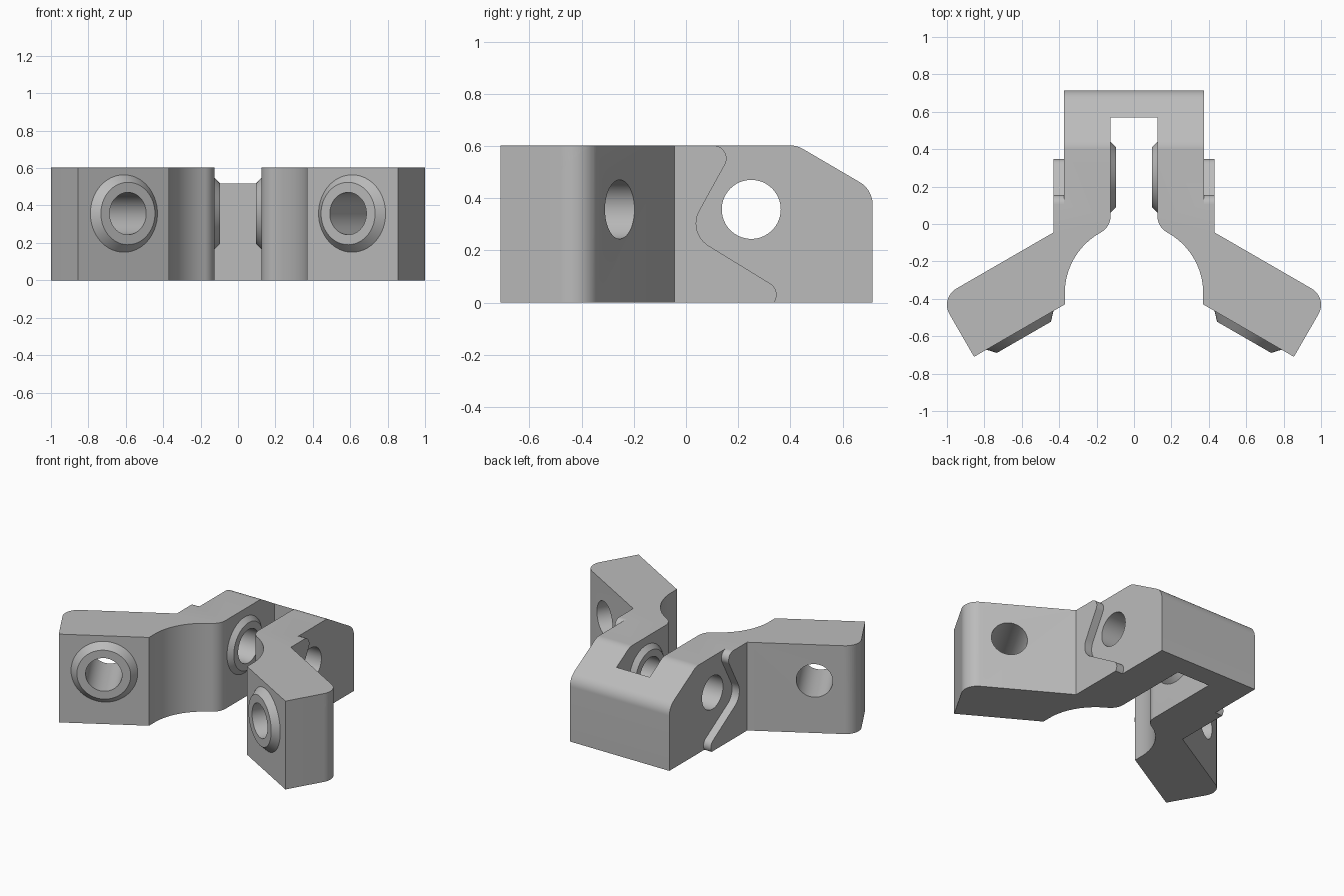
import bpy, bmesh
from math import cos, sin, radians
from mathutils import Matrix, Vector

old = bpy.data.objects.get("Cube")
if old:
    bpy.data.objects.remove(old, do_unlink=True)

HEIGHT = 0.602
HOLE_Z = 0.357
FILLET = 0.1
HOLE_R = 0.113

grey = bpy.data.materials.new("plain_grey")
grey.use_nodes = True
grey.diffuse_color = (0.5, 0.5, 0.5, 1)
grey.node_tree.nodes["Principled BSDF"].inputs["Base Color"].default_value = (0.5, 0.5, 0.5, 1)


def arc(cx, cy, r, start, end, steps=12):
    angles = [radians(start + (end - start) * i / steps) for i in range(steps + 1)]
    return [(cx + r * cos(a), cy + r * sin(a)) for a in angles]


def frame(origin, x, y, z):
    m = Matrix((x, y, z)).transposed().to_4x4()
    m.translation = Vector(origin)
    return m


def finish(name, bm, matrix):
    bm.transform(matrix)
    bmesh.ops.recalc_face_normals(bm, faces=bm.faces)
    mesh = bpy.data.meshes.new(name)
    bm.to_mesh(mesh)
    bm.free()
    mesh.materials.append(grey)
    obj = bpy.data.objects.new(name, mesh)
    bpy.context.collection.objects.link(obj)
    return obj


def prism(name, points, matrix, low, high):
    bm = bmesh.new()
    face = bm.faces.new([bm.verts.new((x, y, low)) for x, y in points])
    top = bmesh.ops.extrude_face_region(bm, geom=[face])["geom"]
    bmesh.ops.translate(bm, vec=(0, 0, high - low),
                        verts=[v for v in top if isinstance(v, bmesh.types.BMVert)])
    return finish(name, bm, matrix)


def cone(name, r_low, r_high, matrix, low, high):
    bm = bmesh.new()
    bmesh.ops.create_cone(bm, cap_ends=True, segments=64, radius1=r_low, radius2=r_high,
                          depth=high - low, matrix=Matrix.Translation((0, 0, (low + high) / 2)))
    return finish(name, bm, matrix)


def combine(target, tool, operation):
    mod = target.modifiers.new(tool.name, "BOOLEAN")
    mod.operation = operation
    mod.solver = "EXACT"
    mod.object = tool
    bpy.ops.object.select_all(action="DESELECT")
    bpy.context.view_layer.objects.active = target
    target.select_set(True)
    bpy.ops.object.modifier_apply(modifier=mod.name)
    bpy.data.objects.remove(tool, do_unlink=True)


# Bracket plan: yoke, flared arms and round throat
half = [(0.125, 0.57)]
half += arc(0.225, 0.043, FILLET, 180, 241.4)
half += arc(0, -0.37, 0.37, 61.4, 0, 20)[1:]
half += [(0.37, -0.43), (0.855, -0.71)]
half += arc(0.900, -0.432, FILLET, -30, 60)
half += [(0.43, -0.045), (0.43, 0.715)]
outline = half + [(-x, y) for x, y in reversed(half)]
bracket = prism("bracket_body", outline, Matrix(), 0, HEIGHT)

# Sloped top of the back wall
side = frame((0, 0, 0), (0, 1, 0), (0, 0, 1), (1, 0, 0))
slope = arc(0.398, HEIGHT - FILLET, FILLET, 90, 60, 6) + arc(0.615, 0.375, FILLET, 60, 0)
slope += [(0.9, 0.375), (0.9, 0.8), (0.398, 0.8)]
combine(bracket, prism("slope_cutter", slope, side, -1, 1), "DIFFERENCE")

# Recess around each side hole, leaving a curved raised lip
recess = arc(0.105, HEIGHT - 0.05, 0.05, 90, -30)
recess += arc(0.139, 0.303, FILLET, 150, 240)
recess += arc(0.297, 0.03, 0.05, 60, -60)
recess += [(0.322, -0.1), (0.9, -0.1), (0.9, 0.8), (0.105, 0.8)]

# Rounded upper edge at the end of each arm
end_cut = arc(-FILLET, HEIGHT - FILLET, FILLET, 90, 0)
end_cut += [(0.2, HEIGHT - FILLET), (0.2, 0.8), (-FILLET, 0.8)]

c, s = cos(radians(30)), 0.5
arm_end = frame((0.855, -0.71, 0), (c, -s, 0), (0, 0, 1), (s, c, 0))
arm_hole = frame((0.61, -0.5685, HOLE_Z), (c, -s, 0), (0, 0, 1), (-s, -c, 0))
yoke_hole = frame((0.125, 0.25, HOLE_Z), (0, 1, 0), (0, 0, 1), (-1, 0, 0))

for label, sign in (("left", 1), ("right", -1)):
    flip = Matrix.Diagonal((sign, 1, 1, 1))
    combine(bracket, prism(label + "_recess", recess, flip @ side, 0.375, 0.6), "DIFFERENCE")
    combine(bracket, prism(label + "_end", end_cut, flip @ arm_end, -0.1, 0.6), "DIFFERENCE")
    # Conical bosses, then the bores through them
    combine(bracket, cone(label + "_arm_boss", 0.235, 0.167, flip @ arm_hole, -0.03, 0.043), "UNION")
    combine(bracket, cone(label + "_yoke_boss", 0.22, 0.16, flip @ yoke_hole, -0.03, 0.03), "UNION")
    combine(bracket, cone(label + "_arm_bore", HOLE_R, HOLE_R, flip @ arm_hole, -0.6, 0.1), "DIFFERENCE")
    combine(bracket, cone(label + "_yoke_bore", HOLE_R, HOLE_R, flip @ yoke_hole, -0.5, 0.06), "DIFFERENCE")

bpy.ops.object.shade_smooth_by_angle(angle=radians(25))
